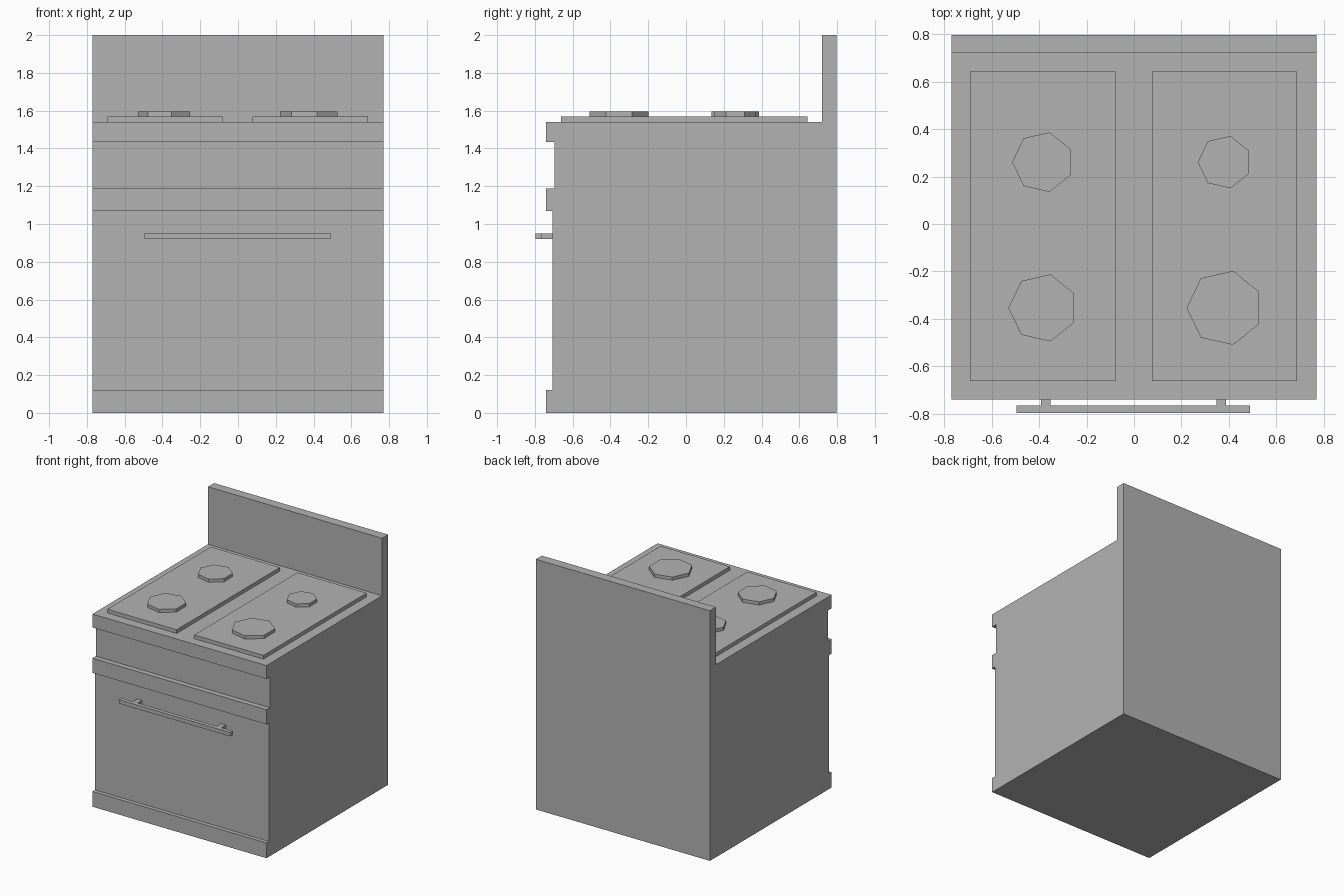
import bpy
import bmesh
import math

cube = bpy.data.objects.get("Cube")
if cube:
    bpy.data.objects.remove(cube, do_unlink=True)

grey = bpy.data.materials.new("plain grey")
grey.use_nodes = True
GREY = (0.45, 0.45, 0.45, 1)
grey.diffuse_color = GREY
grey.node_tree.nodes["Principled BSDF"].inputs["Base Color"].default_value = GREY


def extrude(name, points, depth):
    """Extrude a flat outline by a vector into a closed solid."""
    bm = bmesh.new()
    face = bm.faces.new([bm.verts.new(p) for p in points])
    new = bmesh.ops.extrude_face_region(bm, geom=[face])["geom"]
    moved = [v for v in new if isinstance(v, bmesh.types.BMVert)]
    bmesh.ops.translate(bm, verts=moved, vec=depth)
    bmesh.ops.recalc_face_normals(bm, faces=bm.faces)
    mesh = bpy.data.meshes.new(name)
    bm.to_mesh(mesh)
    bm.free()
    mesh.materials.append(grey)
    obj = bpy.data.objects.new(name, mesh)
    bpy.context.collection.objects.link(obj)
    return obj


def box(name, x0, x1, y0, y1, z0, z1):
    outline = [(x0, y0, z0), (x1, y0, z0), (x1, y1, z0), (x0, y1, z0)]
    return extrude(name, outline, (0, 0, z1 - z0))


# Cabinet with stepped front and upright splashback, as one side profile
HALF, TOP = 0.77, 1.54
profile = [
    (0.797, 0), (0.797, 2), (0.721, 2), (0.721, TOP),
    (-0.74, TOP), (-0.74, 1.433), (-0.697, 1.433), (-0.697, 1.187),
    (-0.74, 1.187), (-0.74, 1.07), (-0.708, 1.07), (-0.708, 0.122),
    (-0.74, 0.122), (-0.74, 0),
]
extrude("cabinet", [(-HALF, y, z) for y, z in profile], (2 * HALF, 0, 0))

# Raised hob plates
PLATE_TOP = 1.57
for side, x in (("right", -0.385), ("left", 0.382)):
    box(f"{side}_hob_plate", x - 0.306, x + 0.306, -0.662, 0.643, TOP, PLATE_TOP)

# Seven-sided burners, each with a corner towards the right
burners = {
    "front_right_burner": (-0.385, -0.354, 0.145),
    "back_right_burner": (-0.385, 0.261, 0.129),
    "front_left_burner": (0.382, -0.354, 0.160),
    "back_left_burner": (0.382, 0.261, 0.113),
}
for name, (x, y, r) in burners.items():
    angles = [math.pi + math.tau * i / 7 for i in range(7)]
    ring = [(x + r * math.cos(a), y + r * math.sin(a), PLATE_TOP) for a in angles]
    extrude(name, ring, (0, 0, 0.026))

# Oven door handle on two brackets
box("handle_bar", -0.495, 0.49, -0.797, -0.765, 0.92, 0.951)
for side, x in (("right", -0.373), ("left", 0.368)):
    box(f"{side}_handle_bracket", x - 0.02, x + 0.02, -0.766, -0.707, 0.92, 0.951)
